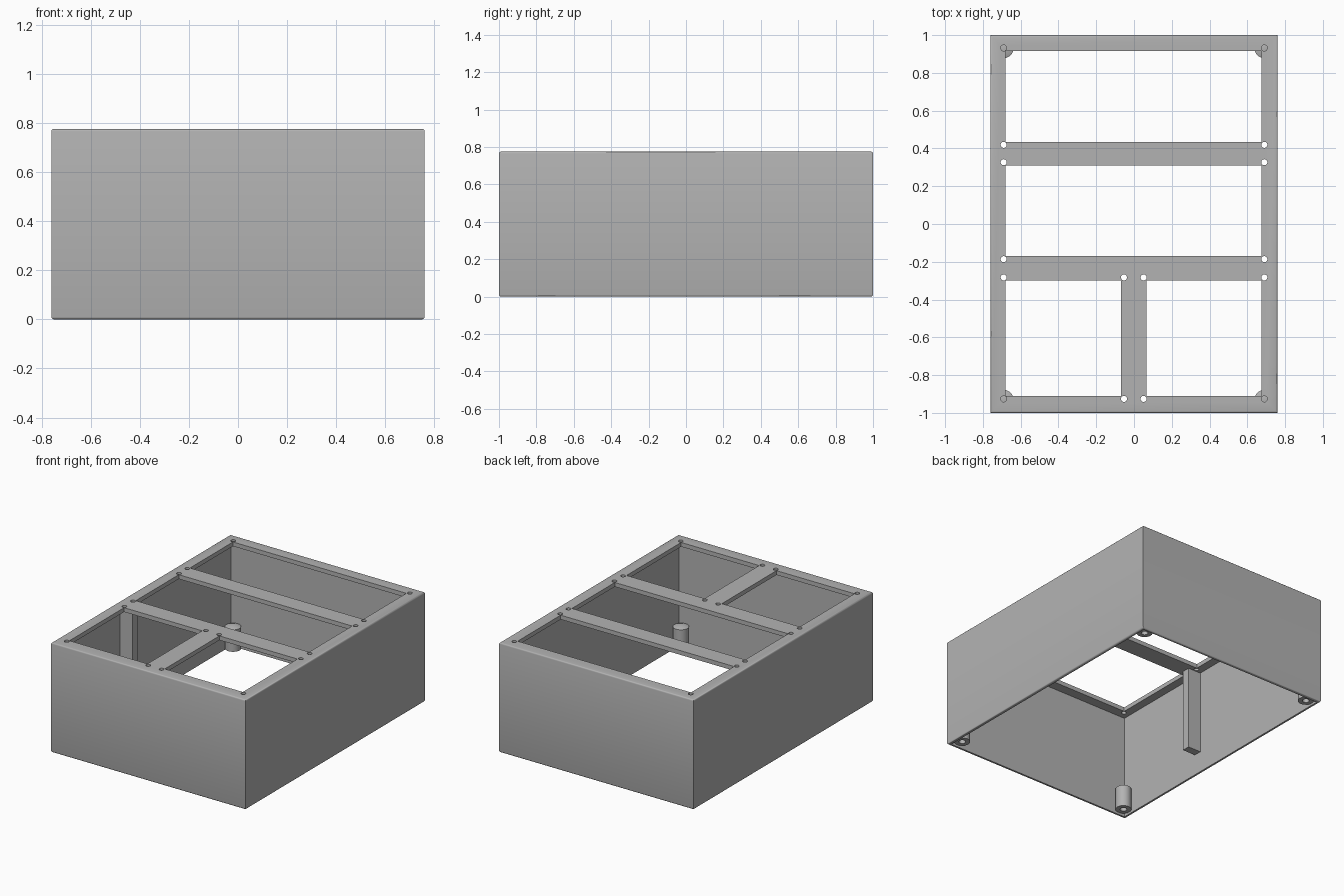
import bpy, bmesh
from mathutils import Matrix, Vector

if "Cube" in bpy.data.objects:
    bpy.data.objects.remove(bpy.data.objects["Cube"])

W, L, H = 0.76, 1.0, 0.775     # half width, half length, height
WALL, TOP = 0.02, 0.03
PEG_X, PEG_Y = 0.69, 0.93

grey = bpy.data.materials.new("plain_grey")
grey.use_nodes = True
colour = (0.45, 0.45, 0.45, 1)
grey.diffuse_color = colour
grey.node_tree.nodes["Principled BSDF"].inputs["Base Color"].default_value = colour


def add_box(bm, x0, x1, y0, y1, z0, z1):
    size = Matrix.Diagonal((x1 - x0, y1 - y0, z1 - z0, 1))
    mid = Vector((x0 + x1, y0 + y1, z0 + z1)) / 2
    bmesh.ops.create_cube(bm, size=1, matrix=Matrix.Translation(mid) @ size)


def add_rod(bm, x, y, z0, z1, r, tip=None, sides=24):
    bmesh.ops.create_cone(bm, cap_ends=True, segments=sides, radius1=r,
                          radius2=r if tip is None else tip, depth=z1 - z0,
                          matrix=Matrix.Translation((x, y, (z0 + z1) / 2)))


def finish(bm, name):
    mesh = bpy.data.meshes.new(name)
    bm.to_mesh(mesh)
    bm.free()
    mesh.materials.append(grey)
    obj = bpy.data.objects.new(name, mesh)
    bpy.context.collection.objects.link(obj)
    return obj


def activate(obj):
    bpy.ops.object.select_all(action='DESELECT')
    obj.select_set(True)
    bpy.context.view_layer.objects.active = obj


def cut(obj, bm):
    cutter = finish(bm, "cutter")
    cutter.hide_render = True
    mod = obj.modifiers.new("cut", 'BOOLEAN')
    mod.operation, mod.solver, mod.object = 'DIFFERENCE', 'EXACT', cutter
    activate(obj)
    bpy.ops.object.modifier_apply(modifier=mod.name)
    bpy.data.objects.remove(cutter)


# Outer case with softened top and bottom rims
bm = bmesh.new()
add_box(bm, -W, W, -L, L, 0, H)
rims = [e for e in bm.edges if abs(e.verts[0].co.z - e.verts[1].co.z) < 0.01]
bmesh.ops.bevel(bm, geom=rims, offset=0.01, segments=3, profile=0.5, affect='EDGES')
case = finish(bm, "case")

# Hollow inside, open below
bm = bmesh.new()
add_box(bm, WALL - W, W - WALL, WALL - L, L - WALL, -0.1, H - TOP)
cut(case, bm)

# Four openings in the top, each with a screw hole by every corner
openings = [(-0.68, 0.675, 0.435, 0.915), (-0.68, 0.675, -0.17, 0.31),
            (-0.68, -0.07, -0.91, -0.30), (0.065, 0.675, -0.91, -0.30)]
bm = bmesh.new()
for x0, x1, y0, y1 in openings:
    add_box(bm, x0, x1, y0, y1, H - 0.1, H + 0.1)
    for x in (x0 - 0.014, x1 + 0.017):
        for y in (y0 - 0.016, y1 + 0.017):
            add_rod(bm, min(max(x, -PEG_X), PEG_X), y, H - 0.1, H + 0.1, 0.016)
cut(case, bm)
activate(case)
bpy.ops.object.shade_smooth_by_angle(angle=0.7)

# Corner screw bosses near the floor, drilled from below
for side, sx in (("left", 1), ("right", -1)):
    for end, sy in (("front", -1), ("back", 1)):
        x, y = sx * PEG_X, sy * PEG_Y
        bm = bmesh.new()
        add_rod(bm, x, y, 0.015, 0.17, 0.052)
        top = max(bm.faces, key=lambda f: f.calc_center_median().z)
        middle = bmesh.ops.poke(bm, faces=[top])["verts"][0]
        middle.co.z += 0.02
        boss = finish(bm, f"{end}_{side}_boss")
        bm = bmesh.new()
        add_rod(bm, x, y, -0.1, 0.12, 0.022)
        cut(boss, bm)
        activate(boss)
        bpy.ops.object.shade_smooth_by_angle(angle=0.5)

# Rib hanging from the front crossbar against the right wall
bm = bmesh.new()
add_box(bm, -W + WALL / 2, -0.64, -0.262, -0.206, 0.15, H - TOP / 2)
finish(bm, "wall_rib")
